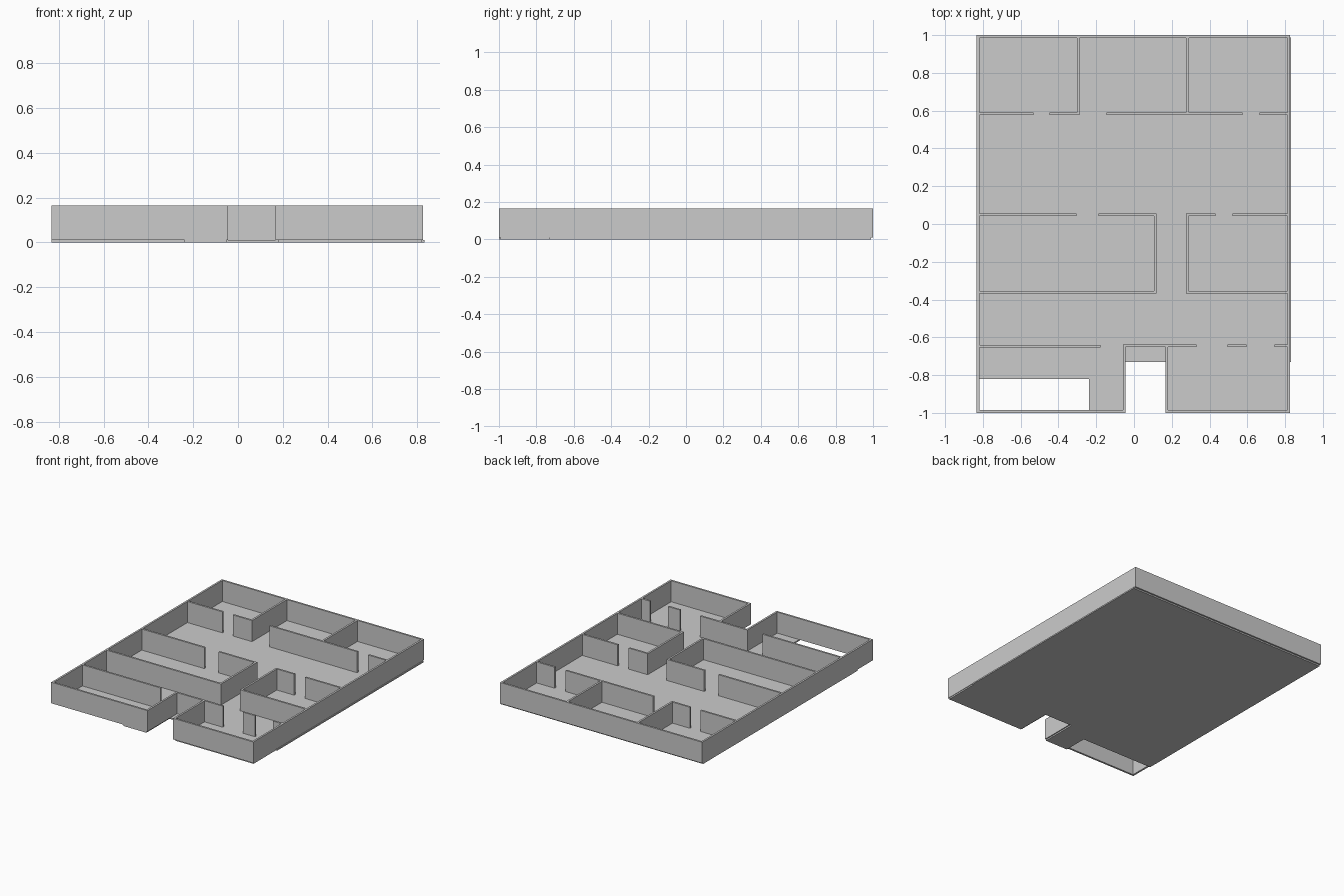
import bpy, bmesh
from mathutils import Vector

if "Cube" in bpy.data.objects:
    bpy.data.objects.remove(bpy.data.objects["Cube"])

T = 0.014            # wall thickness
Z0, Z1 = 0.01, 0.166  # wall bottom and top


def finish(name, bm):
    bmesh.ops.recalc_face_normals(bm, faces=bm.faces)
    me = bpy.data.meshes.new(name)
    bm.to_mesh(me)
    bm.free()
    ob = bpy.data.objects.new(name, me)
    bpy.context.collection.objects.link(ob)
    return ob


def wall(name, pts, closed=False):
    """Mitred wall of constant thickness along a floor-plan path."""
    p = [Vector(q) for q in pts]
    n = len(p)
    bm = bmesh.new()
    rings = []
    for i in range(n):
        a = (p[i] - p[i - 1]).normalized() if closed or i > 0 else None
        b = (p[(i + 1) % n] - p[i]).normalized() if closed or i < n - 1 else None
        a, b = a or b, b or a
        na, nb = Vector((-a.y, a.x)), Vector((-b.y, b.x))
        off = (na + nb) / (1 + na.dot(nb)) * T / 2
        l, r = p[i] + off, p[i] - off
        rings.append([bm.verts.new((v.x, v.y, z)) for v, z in
                      ((l, Z0), (r, Z0), (r, Z1), (l, Z1))])
    for i in range(n if closed else n - 1):
        s, e = rings[i], rings[(i + 1) % n]
        for k in range(4):
            m = (k + 1) % 4
            bm.faces.new((s[k], s[m], e[m], e[k]))
    if not closed:
        bm.faces.new(rings[0])
        bm.faces.new(rings[-1])
    return finish(name, bm)


# floor slab with cut-outs at the front
bm = bmesh.new()
outline = [(-0.832, 0.988), (0.832, 0.988), (0.832, -0.73), (0.822, -0.73),
           (0.822, -0.992), (0.18, -0.992), (0.18, -0.73), (-0.052, -0.73),
           (-0.052, -1.0), (-0.238, -1.0), (-0.238, -0.82), (-0.832, -0.82)]
face = bm.faces.new([bm.verts.new((x, y, 0)) for x, y in outline])
ext = bmesh.ops.extrude_face_region(bm, geom=[face])
bmesh.ops.translate(bm, vec=(0, 0, Z0),
                    verts=[v for v in ext["geom"] if isinstance(v, bmesh.types.BMVert)])
finish("floor", bm)

# continuous outer wall including the entrance recess
L, R, B = -0.826, 0.819, 0.993
wall("outer_wall", [(L, -B), (L, B), (R, B), (R, -B), (0.174, -B),
                    (0.174, -0.644), (-0.051, -0.644), (-0.051, -B)], True)
li, ri, bi = L + T / 2, R - T / 2, B - T / 2

# back row of rooms
wall("back_left_partition", [(-0.296, bi), (-0.296, 0.584), (-0.447, 0.584)])
wall("back_left_door_wall", [(li, 0.584), (-0.532, 0.584)])
wall("back_middle_wall", [(-0.145, 0.584), (0.574, 0.584)])
wall("back_right_partition", [(0.283, bi), (0.283, 0.584 + T / 2)])
wall("back_right_door_wall", [(0.664, 0.584), (ri, 0.584)])

# middle rooms
wall("middle_left_wall", [(li, -0.362), (0.112, -0.362), (0.112, 0.049), (-0.188, 0.049)])
wall("middle_left_door_wall", [(li, 0.049), (-0.305, 0.049)])
wall("middle_right_wall", [(ri, -0.362), (0.282, -0.362), (0.282, 0.049), (0.431, 0.049)])
wall("middle_right_door_wall", [(0.521, 0.049), (ri, 0.049)])

# front rooms
wall("front_left_wall", [(li, -0.647), (-0.178, -0.647)])
for i, (a, b) in enumerate([(0.174 + T / 2, 0.331), (0.495, 0.595), (0.743, ri)]):
    wall(f"front_right_wall_{i + 1}", [(a, -0.644), (b, -0.644)])
